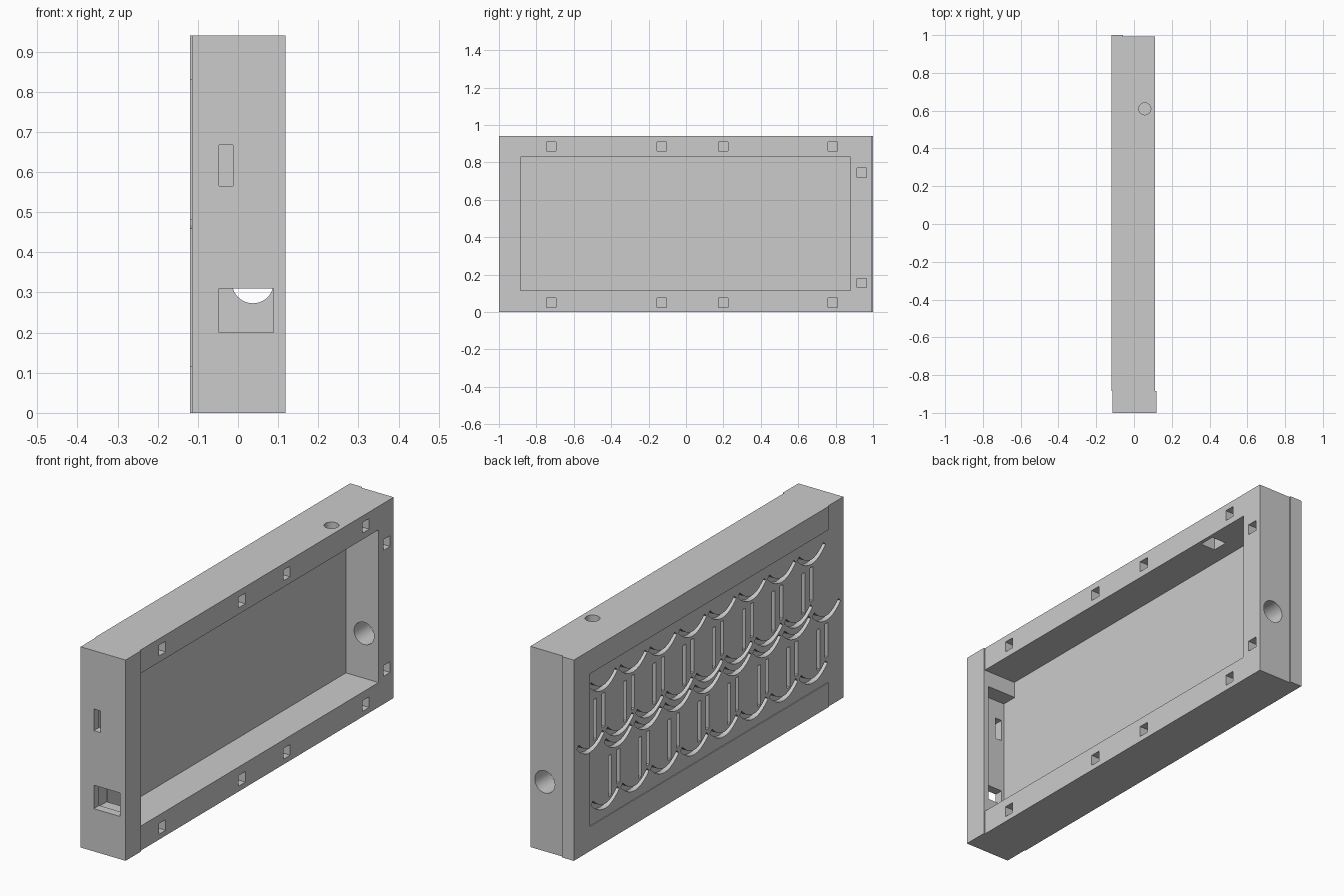
import bpy, bmesh, math
from mathutils import Matrix, Vector

cube = bpy.data.objects.get("Cube")
if cube:
    bpy.data.objects.remove(cube, do_unlink=True)

grey = bpy.data.materials.new("plain_grey")
grey.use_nodes = True
COLOUR = (0.6, 0.6, 0.6, 1)
grey.diffuse_color = COLOUR
grey.node_tree.nodes["Principled BSDF"].inputs["Base Color"].default_value = COLOUR

H = 0.94         # case height
SEAM = -0.057    # between back plate and frame
JOINT = -0.885   # between end cap and frame


def add_box(bm, lo, hi):
    lo, hi = Vector(lo), Vector(hi)
    m = Matrix.Translation((lo + hi) / 2) @ Matrix.Diagonal((*(hi - lo), 1))
    bmesh.ops.create_cube(bm, size=1, matrix=m)


def add_cylinder(bm, centre, radius, depth, axis):
    turn = Matrix.Rotation(math.pi / 2, 4, 'X') if axis == 'Y' else Matrix()
    bmesh.ops.create_cone(bm, cap_ends=True, segments=40, radius1=radius, radius2=radius,
                          depth=depth, matrix=Matrix.Translation(centre) @ turn)


def add_groove(bm, path, half, x0, x1):
    """Closed prism following a path in the y-z plane."""
    pts = [Vector(p) for p in path]
    left, right = [], []
    for i, p in enumerate(pts):
        d = (pts[min(i + 1, len(pts) - 1)] - pts[max(i - 1, 0)]).normalized()
        n = Vector((-d.y, d.x)) * half
        left.append(p + n)
        right.append(p - n)
    ring = left + right[::-1]
    face = bm.faces.new([bm.verts.new((x0, p.x, p.y)) for p in ring])
    ext = bmesh.ops.extrude_face_region(bm, geom=[face])
    verts = [v for v in ext["geom"] if isinstance(v, bmesh.types.BMVert)]
    bmesh.ops.translate(bm, verts=verts, vec=(x1 - x0, 0, 0))


def make(name, bm):
    bmesh.ops.recalc_face_normals(bm, faces=bm.faces)
    me = bpy.data.meshes.new(name)
    bm.to_mesh(me)
    bm.free()
    ob = bpy.data.objects.new(name, me)
    bpy.context.scene.collection.objects.link(ob)
    me.materials.append(grey)
    return ob


def box(name, lo, hi):
    bm = bmesh.new()
    add_box(bm, lo, hi)
    return make(name, bm)


def cut(ob, name, bm):
    cutter = make(name, bm)
    cutter.hide_render = True
    cutter.hide_viewport = True
    mod = ob.modifiers.new(name, 'BOOLEAN')
    mod.operation = 'DIFFERENCE'
    mod.solver = 'EXACT'
    mod.object = cutter


# Frame: open tray rim with cable holes and square sockets
frame = box("frame", (SEAM, JOINT, 0), (0.112, 0.992, H))
bm = bmesh.new()
add_box(bm, (-0.2, -1.1, 0.115), (0.3, 0.88, 0.83))
cut(frame, "cavity_cutter", bm)
bm = bmesh.new()
add_cylinder(bm, (0.037, 0.94, 0.325), 0.052, 0.3, 'Y')
add_cylinder(bm, (0.057, 0.61, 0.93), 0.032, 0.1, 'Z')
cut(frame, "hole_cutter", bm)
bm = bmesh.new()
add_box(bm, (0.019, 0.572, 0.8), (0.095, 0.648, 0.89))
sockets = [(y, z) for y in (-0.72, -0.13, 0.2, 0.785) for z in (0.05, 0.885)]
sockets += [(0.94, 0.155), (0.94, 0.745)]
for y, z in sockets:
    add_box(bm, (0.07, y - 0.025, z - 0.025), (0.2, y + 0.025, z + 0.025))
cut(frame, "socket_cutter", bm)

# Back plate: shallow sunk panel with two rows of slanted figure grooves
plate = box("back_plate", (-0.119, JOINT, 0), (SEAM, 1.0, H))
bm = bmesh.new()
add_box(bm, (-0.2, -1.1, 0.115), (-0.115, 0.88, 0.83))
cut(plate, "panel_cutter", bm)


def smile(y, z):
    return [(y + 0.097 * t / 5, z + 0.05 * (t / 5) ** 2) for t in range(-5, 6)]


bm = bmesh.new()
for first_y, base in ((0.776, 0.47), (0.665, 0.165)):
    for i in range(8):
        y = first_y - 0.22 * i
        strokes = [smile(y, base + 0.255), smile(y + 0.097, base),
                   [(y + 0.06, base + 0.225), (y + 0.06, base + 0.035)],
                   [(y, base + 0.23), (y, base + 0.07)]]
        for path in strokes:
            add_groove(bm, path, 0.011, -0.2, -0.09)
cut(plate, "groove_cutter", bm)

# End cap: hollow inside, with a switch slot and a plug opening
cap = box("end_cap", (-0.115, -1.0, 0), (0.118, JOINT, H))
bm = bmesh.new()
add_box(bm, (-0.06, -0.96, 0.185), (0.09, -0.8, 0.755))
cut(cap, "pocket_cutter", bm)
bm = bmesh.new()
add_box(bm, (-0.047, -1.1, 0.565), (-0.012, -0.93, 0.667))
add_box(bm, (-0.047, -1.1, 0.2), (0.088, -0.93, 0.31))
cut(cap, "slot_cutter", bm)
bm = bmesh.new()
# groove end that runs on from the back plate
for y, z in ((0.665 - 0.22 * 7, 0.42),):
    add_groove(bm, smile(y, z), 0.011, -0.2, -0.09)
cut(cap, "cap_groove_cutter", bm)
